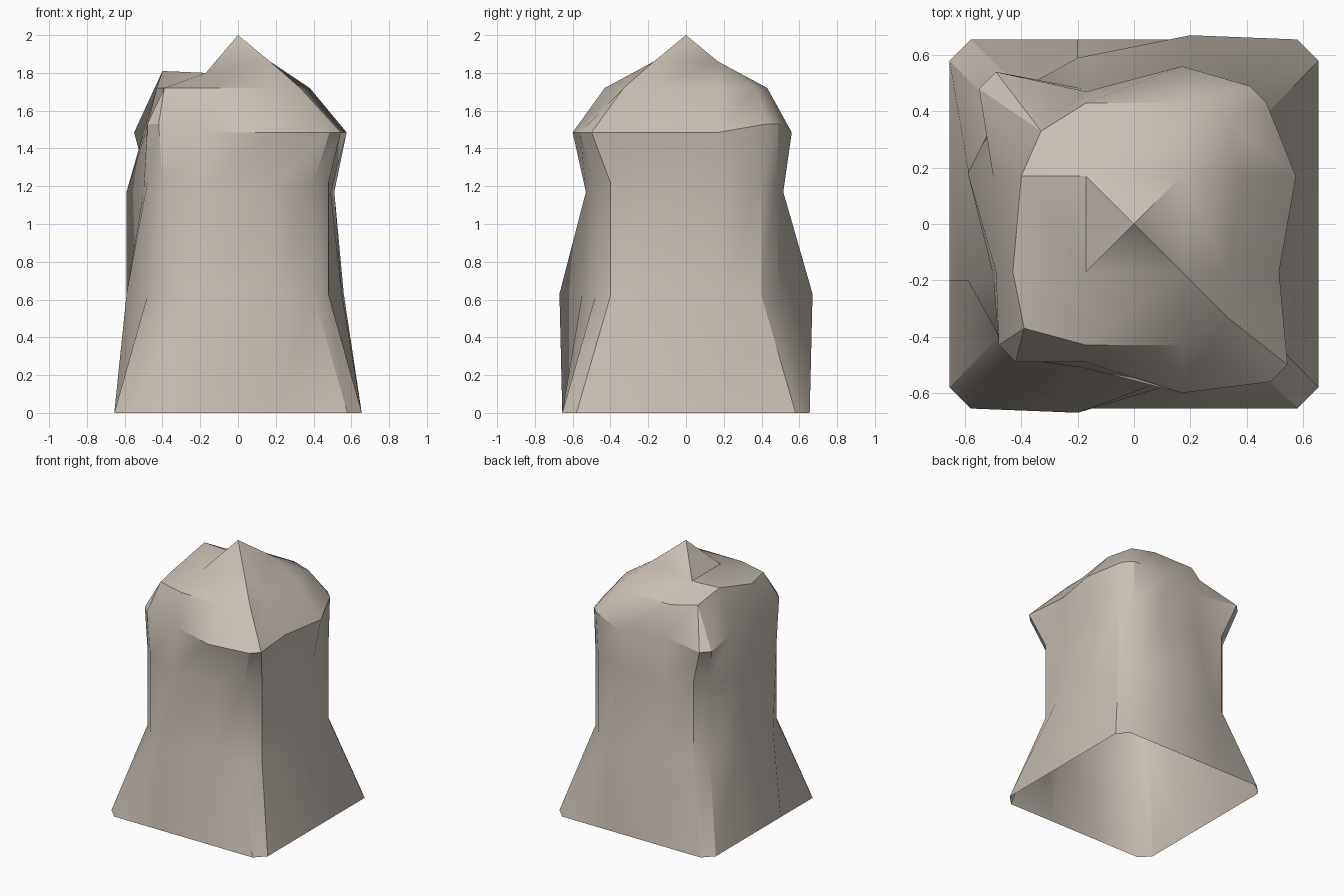
import bpy, bmesh, math

if "Cube" in bpy.data.objects:
    bpy.data.objects.remove(bpy.data.objects["Cube"])

stone = bpy.data.materials.new("warm beige")
stone.diffuse_color = (0.58, 0.52, 0.455, 1)
stone.use_nodes = True
stone.node_tree.nodes["Principled BSDF"].inputs["Base Color"].default_value = stone.diffuse_color

SIDES = [(0, -1), (1, 0), (0, 1), (-1, 0)]  # front, right, back, left


def ring(bm, z, t, mids, corners, corner_z, cut):
    """Twelve or sixteen point loop: two middle points per side, chamfered corners.
    mids are distances from the axis, corners are (x, y) reaches, cut is the chamfer."""
    out = []
    for i, (nx, ny) in enumerate(SIDES):
        tx, ty = -ny, nx
        for k, s in enumerate((-t, t)):
            d = mids[2 * i + k]
            out.append(bm.verts.new((nx * d + tx * s, ny * d + ty * s, z)))
        # corner between this side and the next
        cx, cy = corners[i]
        sx, sy = nx + tx, ny + ty
        a = (sx * (cx - (cut if nx == 0 else 0)), sy * (cy - (cut if ny == 0 else 0)), corner_z[i])
        b = (sx * (cx - (cut if nx != 0 else 0)), sy * (cy - (cut if ny != 0 else 0)), corner_z[i])
        out.append(bm.verts.new(a))
        out.append(bm.verts.new(b))
    return out


bm = bmesh.new()
waist = [(0.48, 0.48)] * 4
rings = [
    # hem
    ring(bm, 0.0, 0.2, [0.655] * 8, [(0.655, 0.655)] * 4, [0] * 4, 0.075),
    # lower folds
    ring(bm, 0.63, 0.2, [.67, .55, .55, .56, .67, .59, .59, .59], waist, [.62] * 4, 0.08),
    # waist
    ring(bm, 1.17, 0.18, [.51, .53, .49, .51, .515, .48, .59, .50], waist, [1.22] * 4, 0.08),
    # shoulder rim
    ring(bm, 1.485, 0.17, [.49, .60, .515, .575, .56, .47, .50, .49],
         [(.545, .56), (.47, .49), (.55, .54), (.48, .49)],
         [1.485, 1.53, 1.485, 1.53], 0.06),
    # crown rim, corners meet in single points
    ring(bm, 1.72, 0.17, [.43, .43, .33, .38, .43, .43, .40, .43],
         [(.33, .33), (.33, .37), (.33, .33), (.39, .37)], [1.72] * 4, 0.0),
]
# raised lump on the left of the crown
for v in rings[-1]:
    if v.co.x < -0.39 and v.co.y > 0:
        v.co.z = 1.81

# walls, open at the bottom
n = len(rings[0])
for lo, hi in zip(rings, rings[1:]):
    for i in range(n):
        j = (i + 1) % n
        bm.faces.new((lo[i], lo[j], hi[j], hi[i]))

# pointed top
inner = [bm.verts.new(p) for p in
         ((-.17, -.17, 1.80), (.17, -.17, 1.86), (.17, .17, 1.86), (-.17, .17, 1.80))]
apex = bm.verts.new((0, 0, 2))
top = rings[-1]
for i in range(4):
    k, m = 4 * i, (i + 1) % 4
    a, b, c, d, e = (top[(k + s) % n] for s in range(5))
    bm.faces.new((a, b, inner[m], inner[i]))
    bm.faces.new((b, c, d, inner[m]))
    bm.faces.new((d, e, inner[m]))
    bm.faces.new((inner[i], inner[m], apex))

bmesh.ops.remove_doubles(bm, verts=bm.verts, dist=0.0005)
bmesh.ops.recalc_face_normals(bm, faces=bm.faces)

me = bpy.data.meshes.new("draped_pillar")
bm.to_mesh(me)
bm.free()
me.materials.append(stone)
obj = bpy.data.objects.new("draped_pillar", me)
bpy.context.collection.objects.link(obj)
bpy.context.view_layer.objects.active = obj
obj.select_set(True)
bpy.ops.object.shade_smooth_by_angle(angle=math.radians(30))
